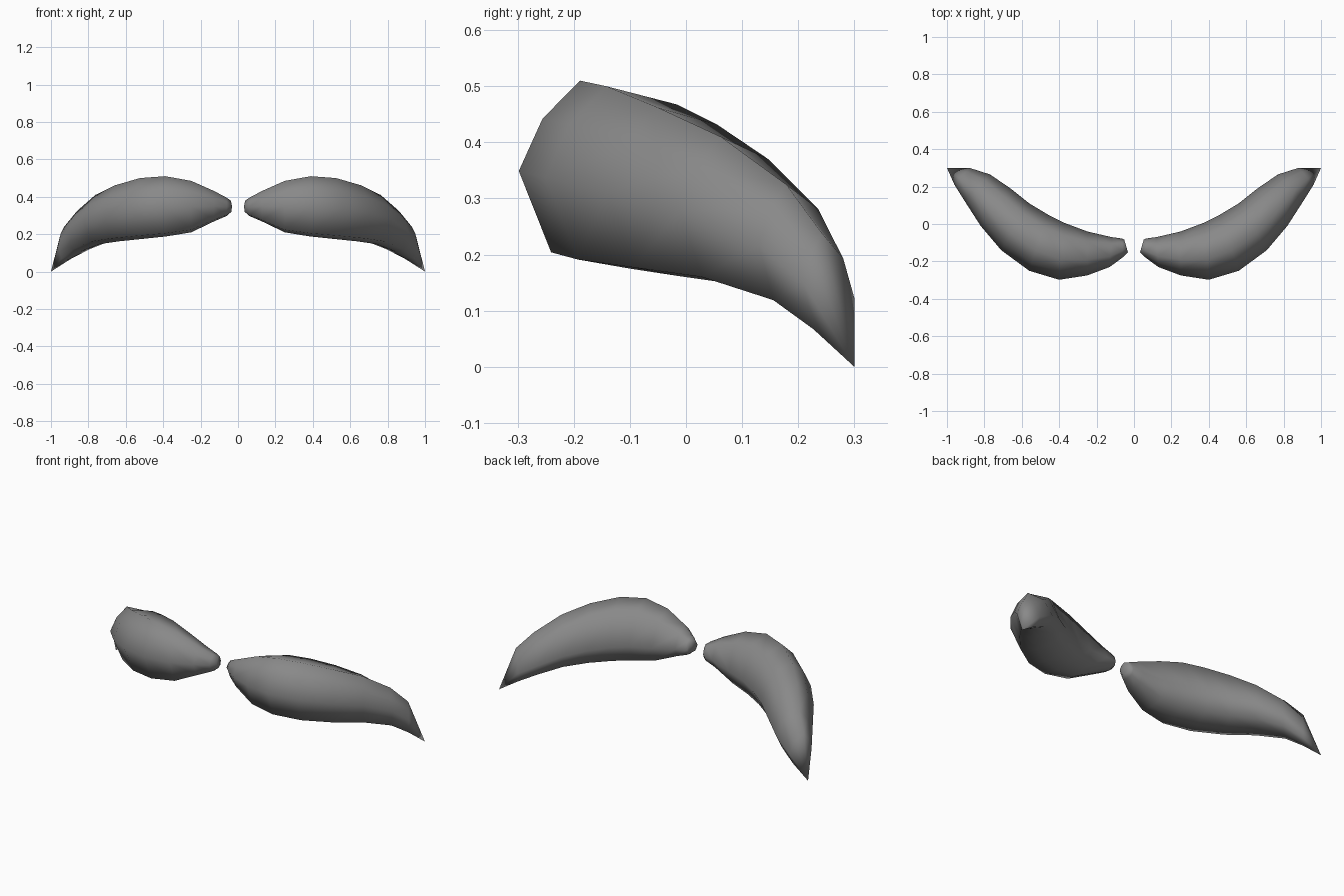
import bpy, bmesh, math

cube = bpy.data.objects.get("Cube")
if cube:
    bpy.data.objects.remove(cube, do_unlink=True)

# Single grey colour
grey = bpy.data.materials.new("mid_grey")
grey.use_nodes = True
colour = (0.25, 0.25, 0.25, 1.0)
grey.diffuse_color = colour
bsdf = next(n for n in grey.node_tree.nodes if n.type == 'BSDF_PRINCIPLED')
bsdf.inputs["Base Color"].default_value = colour

# Rings from the inner end outward:
# front x, y, back x, y, top z, bottom z, height ratio of the back shoulder
RINGS = [
    (.032, -.152, .052, -.084, .380, .315, .85),
    (.06, -.178, .062, -.078, .395, .297, .85),
    (.13, -.23, .12, -.07, .43, .27, .86),
    (.25, -.275, .25, -.04, .485, .21, .88),
    (.40, -.298, .37, .005, .51, .188, .90),
    (.56, -.25, .46, .05, .50, .175, .90),
    (.71, -.14, .56, .11, .462, .162, .90),
    (.82, -.01, .66, .19, .410, .147, .85),
    (.91, .13, .77, .265, .325, .108, .80),
    (.96, .21, .88, .30, .238, .058, .75),
]
TIP = (1.0, .30, 0.0)


def section(shoulder):
    """Cross-section: u runs front to back, v runs bottom to top."""
    return [(0, .5), (.14, .79), (.36, 1), (.78, shoulder),
            (1, .36), (.85, .06), (.50, 0), (.19, .05)]


def moustache_half(name, side):
    """Loft the cross-section along the rings and close it in a point."""
    bm = bmesh.new()
    loops = []
    for fx, fy, bx, by, top, bottom, shoulder in RINGS:
        loops.append([bm.verts.new((side * (fx + (bx - fx) * u),
                                    fy + (by - fy) * u,
                                    bottom + (top - bottom) * v))
                      for u, v in section(shoulder)])
    n = len(loops[0])
    for a, b in zip(loops, loops[1:]):
        for i in range(n):
            j = (i + 1) % n
            bm.faces.new((a[i], a[j], b[j], b[i]))
    # Flat inner end and pointed outer end
    bm.faces.new(loops[0])
    tip = bm.verts.new((side * TIP[0], TIP[1], TIP[2]))
    for i in range(n):
        bm.faces.new((loops[-1][i], loops[-1][(i + 1) % n], tip))
    bmesh.ops.recalc_face_normals(bm, faces=bm.faces)
    mesh = bpy.data.meshes.new(name)
    bm.to_mesh(mesh)
    bm.free()
    mesh.materials.append(grey)
    obj = bpy.data.objects.new(name, mesh)
    bpy.context.collection.objects.link(obj)
    bpy.ops.object.select_all(action='DESELECT')
    obj.select_set(True)
    bpy.context.view_layer.objects.active = obj
    bpy.ops.object.shade_smooth_by_angle(angle=math.radians(100))
    return obj


moustache_half("left_moustache_half", 1)
moustache_half("right_moustache_half", -1)
